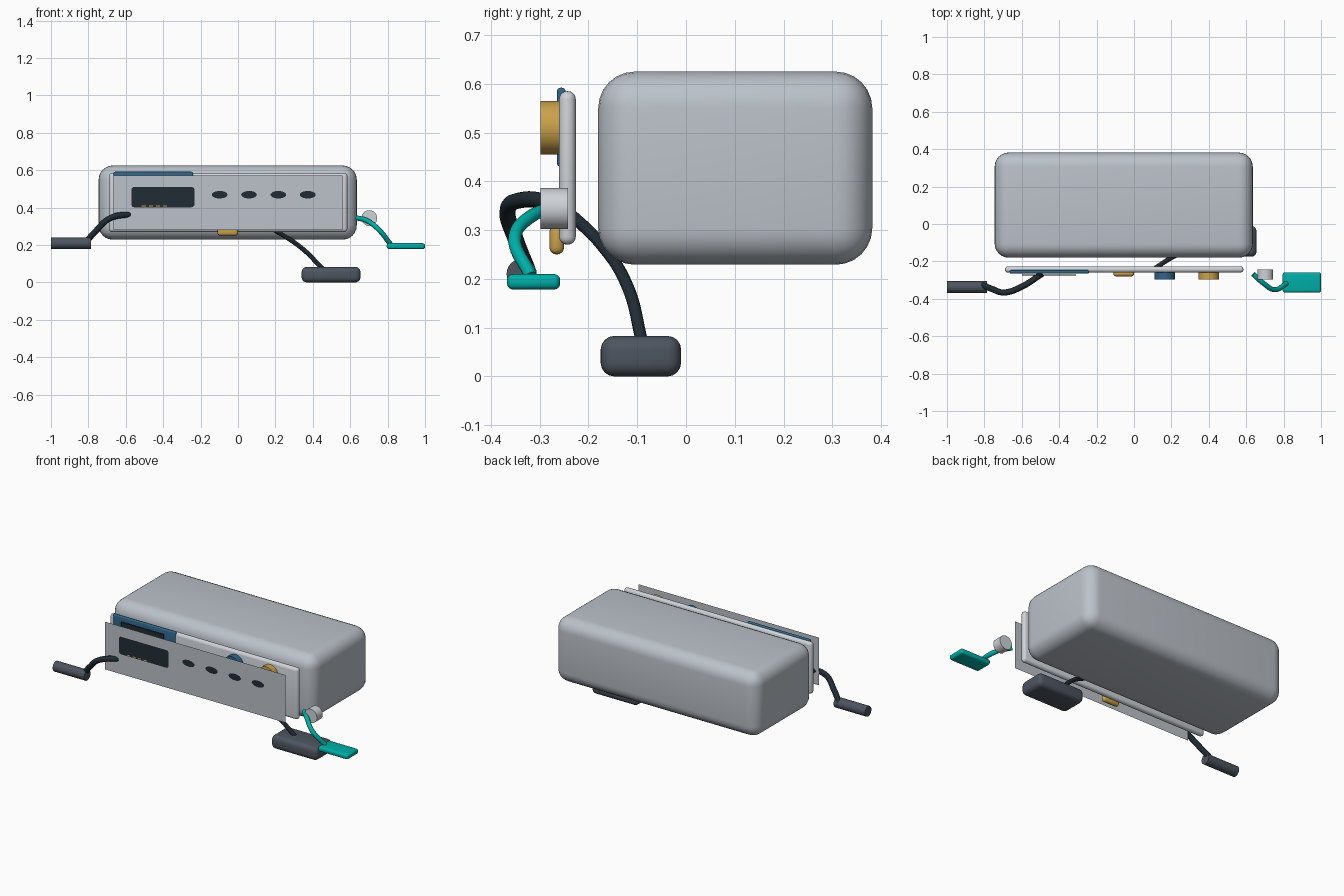
import bpy, bmesh, math
from mathutils import Vector, Matrix

if "Cube" in bpy.data.objects:
    bpy.data.objects.remove(bpy.data.objects["Cube"])


def mat(name, r, g, b):
    m = bpy.data.materials.new(name)
    m.diffuse_color = (r, g, b, 1)
    m.use_nodes = True
    m.node_tree.nodes["Principled BSDF"].inputs["Base Color"].default_value = m.diffuse_color
    return m


GREY = mat("case grey", 0.50, 0.54, 0.59)
LIGHT = mat("light grey", 0.62, 0.65, 0.69)
DARK = mat("dark slate", 0.075, 0.09, 0.115)
BLACK = mat("cable black", 0.015, 0.025, 0.035)
BLUE = mat("blue", 0.03, 0.13, 0.25)
GOLD = mat("gold", 0.60, 0.36, 0.07)
TEAL = mat("teal", 0.0, 0.42, 0.38)


def finish(bm, name, material, smooth=True):
    me = bpy.data.meshes.new(name)
    bm.to_mesh(me)
    bm.free()
    ob = bpy.data.objects.new(name, me)
    bpy.context.collection.objects.link(ob)
    me.materials.append(material)
    if smooth:
        bpy.ops.object.select_all(action='DESELECT')
        ob.select_set(True)
        bpy.context.view_layer.objects.active = ob
        bpy.ops.object.shade_smooth_by_angle(angle=math.radians(35))
    return ob


def box(name, lo, hi, r, material, seg=4):
    """Rounded box between two corners."""
    lo, hi = Vector(lo), Vector(hi)
    bm = bmesh.new()
    bmesh.ops.create_cube(bm, size=1)
    bmesh.ops.scale(bm, vec=hi - lo, verts=bm.verts)
    bmesh.ops.translate(bm, vec=(lo + hi) / 2, verts=bm.verts)
    bmesh.ops.bevel(bm, geom=bm.edges[:], offset=r, segments=seg,
                    profile=0.5, affect='EDGES')
    return finish(bm, name, material)


def cylinder(name, centre, r, depth, axis, material, sides=40):
    bm = bmesh.new()
    rot = Matrix.Rotation(math.pi / 2, 4, axis)
    bmesh.ops.create_cone(bm, cap_ends=True, segments=sides, radius1=r, radius2=r,
                          depth=depth, matrix=Matrix.Translation(centre) @ rot)
    return finish(bm, name, material)


def plate(name, points, y, material):
    """Flat sheet facing the front, from (x, z) points."""
    bm = bmesh.new()
    bm.faces.new([bm.verts.new((x, y, z)) for x, z in points])
    return finish(bm, name, material, False)


def rounded(x0, x1, z0, z1, r, n=4):
    pts = []
    for k, (cx, cz) in enumerate([(x1 - r, z1 - r), (x0 + r, z1 - r),
                                  (x0 + r, z0 + r), (x1 - r, z0 + r)]):
        for i in range(n + 1):
            a = math.pi / 2 * (k + i / n)
            pts.append((cx + r * math.cos(a), cz + r * math.sin(a)))
    return pts[::-1][::-1]


def cable(name, pts, r, material):
    cu = bpy.data.curves.new(name, 'CURVE')
    cu.dimensions = '3D'
    cu.bevel_depth = r
    cu.bevel_resolution = 4
    cu.use_fill_caps = True
    sp = cu.splines.new('BEZIER')
    sp.resolution_u = 10
    sp.bezier_points.add(len(pts) - 1)
    for bp, p in zip(sp.bezier_points, pts):
        bp.co = p
        bp.handle_left_type = bp.handle_right_type = 'AUTO'
    tmp = bpy.data.objects.new(name + "_path", cu)
    bpy.context.collection.objects.link(tmp)
    bpy.context.view_layer.update()
    me = bpy.data.meshes.new_from_object(
        tmp.evaluated_get(bpy.context.evaluated_depsgraph_get()))
    bpy.data.objects.remove(tmp)
    bm = bmesh.new()
    bm.from_mesh(me)
    finish(bm, name, material)


# Main case and front bezel
box("case", (-0.745, -0.18, 0.229), (0.635, 0.382, 0.625), 0.075, GREY, 6)
box("front_bezel", (-0.69, -0.26, 0.27), (0.585, -0.226, 0.585), 0.0165, LIGHT)

# Floating face panel with painted screen and sockets
PY = -0.338
plate("face_panel", rounded(-0.665, 0.558, 0.28, 0.572, 0.002, 1), PY, GREY)
plate("panel_screen", rounded(-0.57, -0.233, 0.402, 0.51, 0.015), PY - 0.002, BLACK)
for i in range(4):
    cx = -0.098 + 0.157 * i
    plate(f"panel_socket_{i + 1}",
          [(cx + 0.042 * math.cos(a), 0.469 + 0.02 * math.sin(a))
           for a in (math.tau * k / 20 for k in range(20))], PY - 0.002, BLACK)
for i in range(4):
    x = -0.515 + 0.038 * i
    plate(f"screen_mark_{i + 1}",
          rounded(x, x + 0.022, 0.406, 0.412, 0.001, 1), PY - 0.004, GOLD)

# Parts between the panel and the bezel
box("display_frame", (-0.665, -0.265, 0.43), (-0.24, -0.247, 0.592), 0.008, BLUE)
box("display_glass", (-0.60, -0.276, 0.455), (-0.31, -0.270, 0.565), 0.002, BLACK, 1)
for name, x, m in (("left_dial", 0.165, BLUE), ("right_dial", 0.40, GOLD)):
    cylinder(name, (x, -0.273, 0.51), 0.055, 0.05, 'X', m)
box("gold_button", (-0.11, -0.28, 0.25), (0.0, -0.25, 0.31), 0.0145, GOLD)
cylinder("side_knob", (0.702, -0.27, 0.344), 0.042, 0.056, 'X', LIGHT)

# Foot pedal and its cable
box("foot_pedal", (0.34, -0.175, 0.0), (0.655, -0.01, 0.083), 0.028, DARK)
cable("pedal_cable", [(0.10, -0.245, 0.34), (0.21, -0.175, 0.272),
                      (0.345, -0.118, 0.18), (0.455, -0.09, 0.07)], 0.0125, BLACK)

# Left plug and cable
cylinder("left_plug", (-0.893, -0.337, 0.21), 0.031, 0.214, 'Y', DARK, 24)
cable("left_cable", [(-0.49, -0.265, 0.355), (-0.60, -0.335, 0.362),
                     (-0.69, -0.366, 0.34), (-0.76, -0.347, 0.275),
                     (-0.81, -0.325, 0.22)], 0.0165, BLACK)

# Right flat connector and cable
box("right_connector", (0.795, -0.367, 0.178), (1.0, -0.258, 0.21), 0.013, TEAL)
cable("right_cable", [(0.637, -0.268, 0.345), (0.69, -0.315, 0.33),
                      (0.75, -0.351, 0.285), (0.815, -0.318, 0.205)], 0.0135, TEAL)
